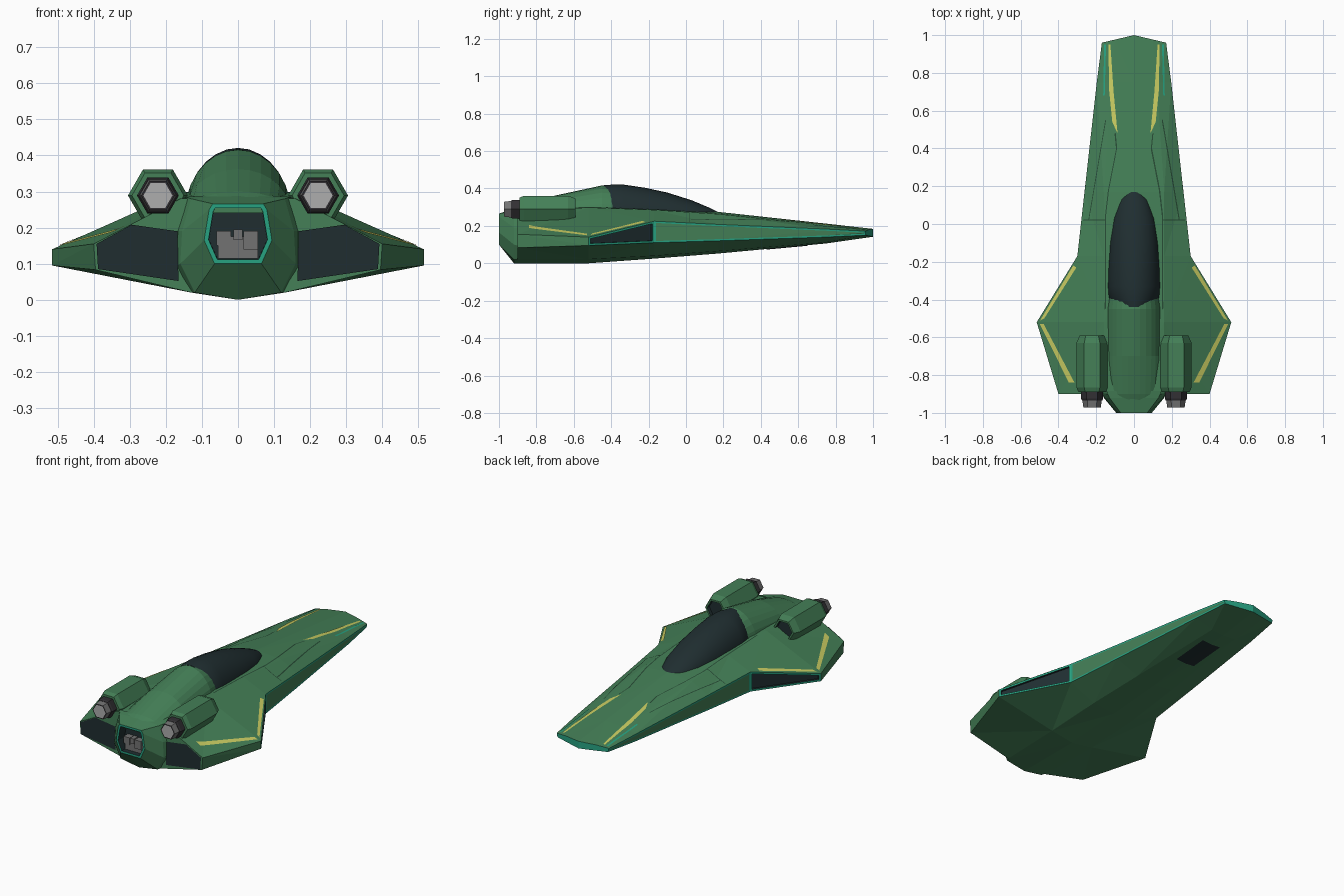
import bpy, bmesh, math
from mathutils import Vector
from mathutils.bvhtree import BVHTree

if "Cube" in bpy.data.objects:
    bpy.data.objects.remove(bpy.data.objects["Cube"])


def material(name, rgb):
    m = bpy.data.materials.new(name)
    m.diffuse_color = (*rgb, 1)
    m.use_nodes = True
    m.node_tree.nodes["Principled BSDF"].inputs["Base Color"].default_value = m.diffuse_color
    return m


GREEN, TEAL, YELLOW, GLASS, DARK, GREY, LIGHT, SEAM = range(8)
MATS = [material("hull green", (.058, .215, .095)), material("teal trim", (.02, .36, .22)),
        material("yellow stripe", (.58, .60, .12)), material("dark glass", (.014, .027, .030)),
        material("charcoal", (.032, .030, .034)), material("machinery grey", (.17, .17, .17)),
        material("nozzle light grey", (.42, .42, .42)), material("seam dark green", (.02, .07, .035))]


def finish(name, bm):
    me = bpy.data.meshes.new(name)
    bm.to_mesh(me)
    bm.free()
    for m in MATS:
        me.materials.append(m)
    ob = bpy.data.objects.new(name, me)
    bpy.context.collection.objects.link(ob)
    return ob


def loft(rings, mat=GREEN):
    """Skin a list of rings; returns bmesh, side faces[i][j] and the cap faces of both ends."""
    bm = bmesh.new()
    vs = [[bm.verts.new(p) for p in r] for r in rings]
    n, h = len(rings[0]), len(rings[0]) // 2
    sides = [[bm.faces.new((a[j], a[(j + 1) % n], b[(j + 1) % n], b[j])) for j in range(n)]
             for a, b in zip(vs, vs[1:])]
    caps = [[bm.faces.new(r[:h + 1]), bm.faces.new(r[h:] + r[:1])] for r in (vs[0], vs[-1])]
    for f in bm.faces:
        f.material_index = mat
    bmesh.ops.recalc_face_normals(bm, faces=bm.faces)
    return bm, sides, caps


def inset(bm, faces, thick, depth, rim, inner):
    """Framed panel: inset the faces, colour the rim and sink the inside."""
    bm.normal_update()
    r = bmesh.ops.inset_region(bm, faces=faces, thickness=thick, depth=0, use_even_offset=True)
    for f in r["faces"]:
        f.material_index = rim
    if depth:
        r = bmesh.ops.inset_region(bm, faces=faces, thickness=.001, depth=-depth)
        for f in r["faces"]:
            f.material_index = inner
    for f in faces:
        f.material_index = inner


def mirrored(half, y):
    """Full ring from a half section (x, z) that starts and ends on the centre line."""
    pts = half + [(-x, z) for x, z in half[-2:0:-1]]
    return [(x, y(x) if callable(y) else y, z) for x, z in pts]


# Main hull: half sections as keel, chine, lower edge, upper edge, shoulder, spine
hull_sections = [
    (lambda x: 1 - .04 * abs(x) / .17,
     [(0, .142), (.09, .146), (.165, .15), (.17, .172), (.1, .18), (0, .184)]),
    (.75, [(0, .106), (.08, .112), (.195, .14), (.197, .183), (.12, .205), (0, .212)]),
    (.17, [(0, .052), (.12, .065), (.262, .12), (.262, .208), (.16, .263), (0, .275)]),
    (-.17, [(0, .025), (.14, .04), (.30, .11), (.30, .225), (.16, .285), (0, .295)]),
    (-.52, [(0, 0), (.14, .022), (.515, .095), (.515, .14), (.16, .298), (0, .30)]),
    (-.9, [(0, 0), (.13, .02), (.395, .083), (.40, .155), (.16, .28), (0, .29)])]
bm, sides, caps = loft([mirrored(h, y) for y, h in hull_sections])
for f in caps[0]:
    f.material_index = TEAL
for j in (2, 7):
    inset(bm, [sides[i][j] for i in range(3)], .009, 0, TEAL, GREEN)
    inset(bm, [sides[3][j]], .011, .012, TEAL, GLASS)
bmesh.ops.triangulate(bm, faces=bm.faces)
tree = BVHTree.FromBMesh(bm)
finish("hull", bm)


# Rear hub with the sunken main thruster
bm, sides, caps = loft([
    mirrored([(0, .0), (.13, .02), (.175, .09), (.175, .19), (.145, .285), (0, .295)], -.885),
    mirrored([(0, .0), (.12, .02), (.16, .10), (.155, .19), (.13, .28), (0, .29)], -.92),
    mirrored([(0, .10), (.065, .10), (.094, .165), (.08, .25), (.07, .266), (0, .266)], -1)])
inset(bm, caps[1], .012, .06, TEAL, GLASS)
finish("rear_hub", bm)


def box(name, centre, size, mat):
    b = bmesh.new()
    bmesh.ops.create_cube(b, size=1)
    for v in b.verts:
        v.co = Vector([c + a * s for c, a, s in zip(centre, v.co, size)])
    for f in b.faces:
        f.material_index = mat
    return finish(name, b)


# Machinery inside the thruster
for k, (x, z, w, h) in enumerate([(0, .145, .11, .06), (-.04, .17, .04, .04), (.035, .165, .04, .05),
                                  (0, .18, .025, .03)]):
    box(f"thruster_block_{k}", (x, -.955 - .004 * k, z), (w, .04, h), GREY)


# Canopy and the spine behind it: half-ellipse sections (y, half width, top)
def dome(name, stations, base, mat):
    rings = []
    for y, w, top in stations:
        arc = [(w * math.cos(a), base + (top - base) * math.sin(a))
               for a in (k * math.pi / 14 for k in range(7))]
        rings.append(mirrored([(0, base)] + arc + [(0, top)], y))
    return finish(name, loft(rings, mat)[0])


canopy = dome("canopy", [(.19, .02, .265), (.13, .075, .295), (.03, .11, .337), (-.1, .13, .378),
                         (-.22, .138, .404), (-.33, .142, .42), (-.39, .138, .421),
                         (-.44, .10, .417)], .25, GLASS)
bpy.context.view_layer.objects.active = canopy
canopy.select_set(True)
bpy.ops.object.shade_smooth_by_angle(angle=math.radians(40))
dome("spine", [(-.37, .135, .405), (-.45, .147, .416), (-.7, .147, .362), (-.9, .14, .30),
               (-.98, .085, .264)], .24, GREEN)


# Engine pods
def hexagons(x, z, stations):
    return [[(x + r * math.cos(k * math.pi / 3), y, z + r * math.sin(k * math.pi / 3))
             for k in range(6)] for y, r in stations]


for side, s in (("left", -1), ("right", 1)):
    x, z = s * .222, .289
    bm, _, caps = loft(hexagons(x, z, [(-.59, .066), (-.63, .083), (-.865, .083), (-.89, .072)]))
    inset(bm, caps[0], .01, .02, GREEN, GLASS)
    finish(f"engine_pod_{side}", bm)
    bm, _, caps = loft(hexagons(x, z, [(-.87, .058), (-.925, .058), (-.935, .053)]), DARK)
    finish(f"engine_collar_{side}", bm)
    bm, _, caps = loft(hexagons(x, z, [(-.92, .053), (-.972, .046)]), GREY)
    inset(bm, caps[1], .005, 0, DARK, LIGHT)
    finish(f"engine_nozzle_{side}", bm)

    # Framed dark panel on the back edge of each wing
    outline = [(.165, .052), (.168, .19), (.295, .208), (.392, .155), (.388, .085)]
    bm = bmesh.new()
    f = bm.faces.new([bm.verts.new((s * a, -.905, b)) for a, b in outline])
    f.normal_update()
    if f.normal.y > 0:
        f.normal_flip()
    inset(bm, [f], .011, 0, TEAL, GLASS)
    finish(f"rear_panel_{side}", bm)


# Painted strips laid on the hull between two plan-view paths
def strip(name, a, b, mat, down=False, steps=8, lift=.003):
    d = Vector((0, 0, 1 if down else -1))
    bm = bmesh.new()
    rows = []
    for i in range(len(a) - 1):
        for k in range(steps + (i == len(a) - 2)):
            t, row = k / max(1, steps), []
            for path in (a, b):
                p = Vector(path[i]).lerp(Vector(path[i + 1]), min(t, 1))
                hit = tree.ray_cast(Vector((p.x, p.y, -1 if down else 1)), d)[0]
                if hit:
                    row.append(bm.verts.new(hit - d * lift))
            if len(row) == 2:
                rows.append(row)
    for p, q in zip(rows, rows[1:]):
        f = bm.faces.new((p[0], p[1], q[1], q[0]))
        f.material_index = mat
        f.normal_update()
        if f.normal.dot(d) > 0:
            f.normal_flip()
    finish(name, bm)


def line(name, path, width, mat):
    strip(name, [(x - width / 2, y - width / 2) for x, y in path],
          [(x + width / 2, y + width / 2) for x, y in path], mat, lift=.002)


for side, s in (("left", -1), ("right", 1)):
    def m(*pts):
        return [(s * x, y) for x, y in pts]
    strip(f"nose_stripe_{side}", m((.125, .95), (.108, .7), (.087, .48)),
          m((.136, .95), (.131, .7), (.115, .54)), YELLOW)
    strip(f"nose_trim_{side}", m((.148, .95), (.155, .68)), m((.158, .95), (.163, .68)), TEAL)
    strip(f"wing_stripe_front_{side}", m((.305, -.23), (.475, -.50)), m((.322, -.22), (.497, -.51)), YELLOW)
    strip(f"wing_stripe_rear_{side}", m((.478, -.53), (.315, -.84)), m((.498, -.53), (.345, -.84)), YELLOW)
    line(f"long_seam_{side}", m((.152, -.45), (.15, .05), (.135, .18), (.092, .40), (.10, .48)), .006, SEAM)
    line(f"cross_seam_{side}", m((.15, .02), (.27, .02)), .005, SEAM)
    line(f"edge_seam_{side}", m((.24, .02), (.15, .55)), .005, SEAM)

# Dark hatch under the nose
strip("belly_hatch", [(-.06, .43), (-.06, .65)], [(0, .43), (0, .65)], GLASS, True)
strip("belly_hatch_other_half", [(0, .43), (0, .65)], [(.06, .43), (.06, .65)], GLASS, True)
